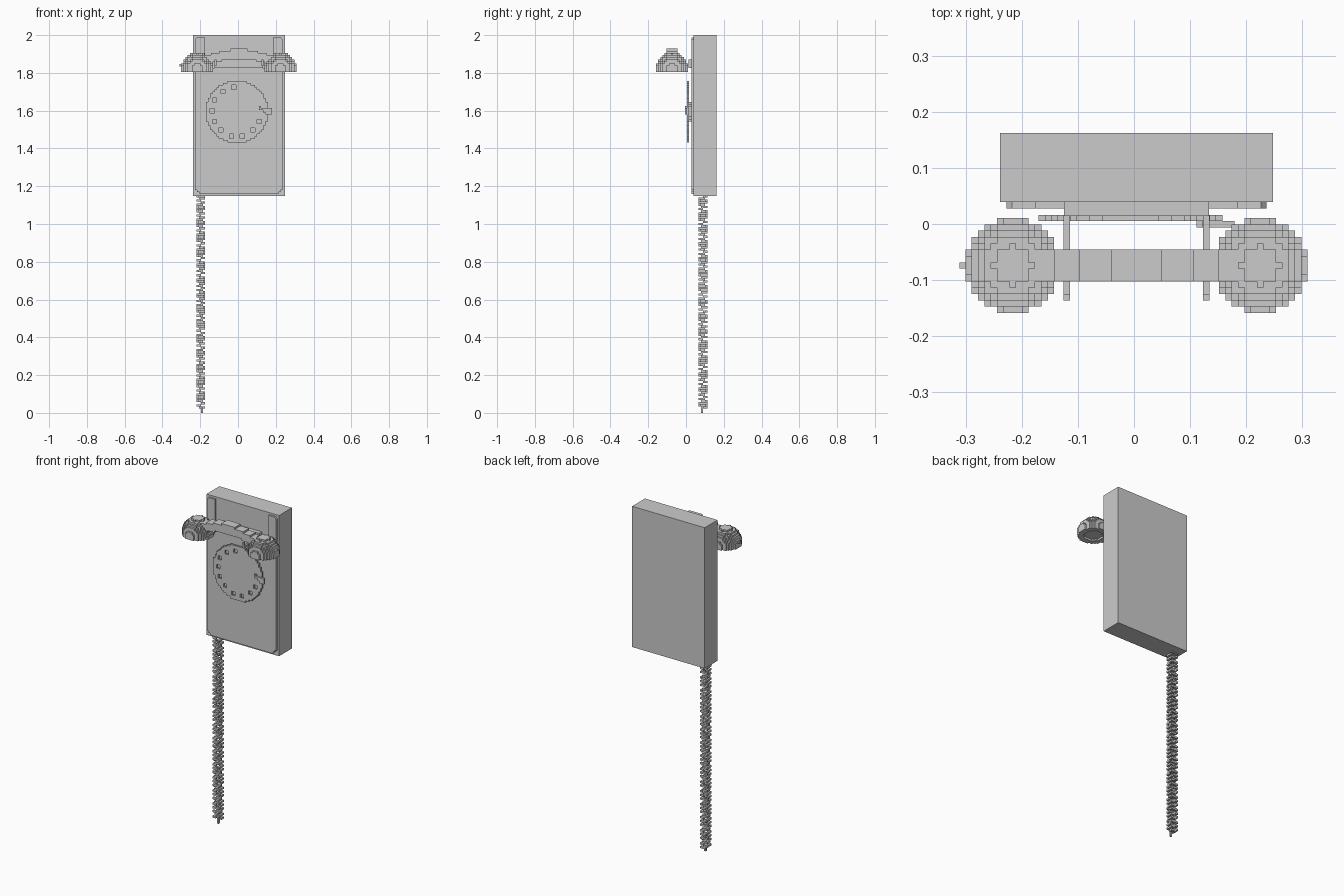
import bpy, bmesh, math
from itertools import product

if "Cube" in bpy.data.objects:
    bpy.data.objects.remove(bpy.data.objects["Cube"])

V = 0.0113                      # block size
XC = 0.0045                     # symmetry plane of the body
grey = bpy.data.materials.new("plain_grey")
grey.diffuse_color = (0.6, 0.6, 0.6, 1)
grey.use_nodes = True
grey.node_tree.nodes["Principled BSDF"].inputs["Base Color"].default_value = grey.diffuse_color


def finish(name, bm):
    bmesh.ops.recalc_face_normals(bm, faces=bm.faces)
    me = bpy.data.meshes.new(name)
    bm.to_mesh(me)
    bm.free()
    me.materials.append(grey)
    ob = bpy.data.objects.new(name, me)
    bpy.context.collection.objects.link(ob)
    return ob


def box(name, x, y, z):
    bm = bmesh.new()
    bmesh.ops.create_cube(bm, size=1)
    for v in bm.verts:
        v.co = [r[0] if c < 0 else r[1] for c, r in zip(v.co, (x, y, z))]
    return finish(name, bm)


def blocks(name, cells, origin):
    """Outer skin of a set of integer cells; origin is the corner of cell 0,0,0."""
    bm, verts = bmesh.new(), {}

    def vert(key):
        if key not in verts:
            verts[key] = bm.verts.new([o + V * k for o, k in zip(origin, key)])
        return verts[key]

    for c in cells:
        for axis, side in product(range(3), (0, 1)):
            n = list(c)
            n[axis] += 2 * side - 1
            if tuple(n) in cells:
                continue
            quad = []
            for a, b in ((0, 0), (1, 0), (1, 1), (0, 1)):
                p = list(c)
                p[axis] += side
                p[(axis + 1) % 3] += a
                p[(axis + 2) % 3] += b
                quad.append(vert(tuple(p)))
            bm.faces.new(quad if side else quad[::-1])
    me = bpy.data.meshes.new(name)
    bm.to_mesh(me)
    bm.free()
    me.materials.append(grey)
    ob = bpy.data.objects.new(name, me)
    bpy.context.collection.objects.link(ob)
    return ob


# wall case and its raised front panel with a notch behind the cradle
box("case", (-0.239, 0.248), (0.039, 0.162), (1.147, 2.0))
half, zb, zt = [(0.18, 1.825), (0.18, 1.988), (0.222, 1.988), (0.232, 1.977),
                (0.232, 1.18), (0.221, 1.18), (0.221, 1.169), (0.209, 1.169),
                (0.209, 1.158)], 1.158, 1.988
outline = [(XC + x, z) for x, z in half] + [(XC - x, z) for x, z in reversed(half)]
bm = bmesh.new()
face = bm.faces.new([bm.verts.new((x, 0.028, z)) for x, z in outline])
ext = bmesh.ops.extrude_face_region(bm, geom=[face])
for v in ext["geom"]:
    if isinstance(v, bmesh.types.BMVert):
        v.co.y = 0.04
finish("front_panel", bm)

# handset: two domed ends joined by an arched bar
YC, ZB = -0.074, 1.804
cells = set()
for i, j, k in product(range(-27, 27), range(-7, 8), range(0, 12)):
    x, y, z = abs((i + 0.5) * V), j * V, (k + 0.5) * V
    r = math.hypot(x - 19.5 * V, y)
    dome = (r / 0.086) ** 2 + (max(z - 0.012, 0) / 0.092) ** 2 < 1
    dish = k == 0 and r < 0.055
    arch = 0.121 - 1.2 * x * x
    bar = x < 0.2 and abs(j) <= 2 and arch - 0.048 < z < arch
    if (dome and not dish) or bar:
        cells.add((i, j, k))
blocks("handset", cells, (XC, YC - V / 2, ZB))
box("handset_cord_stub", (-0.311, -0.295), (YC - V / 2, YC + V / 2), (1.834, 1.846))

# cradle
box("cradle_base", (XC - 0.129, XC + 0.129), (0.014, 0.04), (1.825, 1.87))
for name, s in (("left", -1), ("right", 1)):
    x = XC + s * 0.1245
    box("cradle_arm_" + name, (x - V / 2, x + V / 2), (-0.136, 0.016), (1.836, 1.848))
    box("cradle_tip_" + name, (x - V / 2, x + V / 2), (-0.136, -0.125), (1.846, 1.87))

# dial with ten finger holes, hub and finger stop
DX, DZ = -0.006, 1.594
angles = [math.radians(97 + 26.6 * n) for n in range(10)]
holes = [(math.floor(0.132 * math.cos(a) / V) + 0.5,
          math.floor(0.132 * math.sin(a) / V) + 0.5) for a in angles]
cells = {(i, 0, k) for i, k in product(range(-15, 16), repeat=2)
         if math.hypot(i, k) < 14.6
         and not any(max(abs(i - hx), abs(k - hz)) < 1 for hx, hz in holes)}
blocks("dial_plate", cells, (DX - V / 2, 0.005, DZ - V / 2))
cells = {(i, j, k) for i, k, j in product(range(-5, 6), range(-5, 6), range(2))
         if math.hypot(i, k) < 4.6}
blocks("dial_hub", cells, (DX - V / 2, 0.0162, DZ - V / 2))
stop = {(0, 0, 3), (0, 0, 2), (1, 0, 2), (2, 0, 2), (2, 0, 1), (3, 0, 1), (3, 0, 2),
        (4, 0, 2), (5, 0, 2), (3, 0, 0), (4, 0, 0), (5, 0, 0), (4, 0, 1), (5, 0, 1)}
blocks("finger_stop", stop, (0.111, -0.0063, 1.58))

# coiled cord hanging from the case
CX, CY, TOP, PITCH = -0.196, 0.09, 1.15, 0.0265
cells = set()
steps = int((TOP - 0.025) / PITCH * 32)
for n in range(steps):
    a = n * math.tau / 32
    z = 0.025 + n / 32 * PITCH
    cells.add((math.floor(0.0175 * math.cos(a) / V), math.floor(0.0175 * math.sin(a) / V),
               math.floor(z / V)))
cells |= {(0, -1, k) for k in range(3)}
blocks("coiled_cord", cells, (CX, CY, 0))
